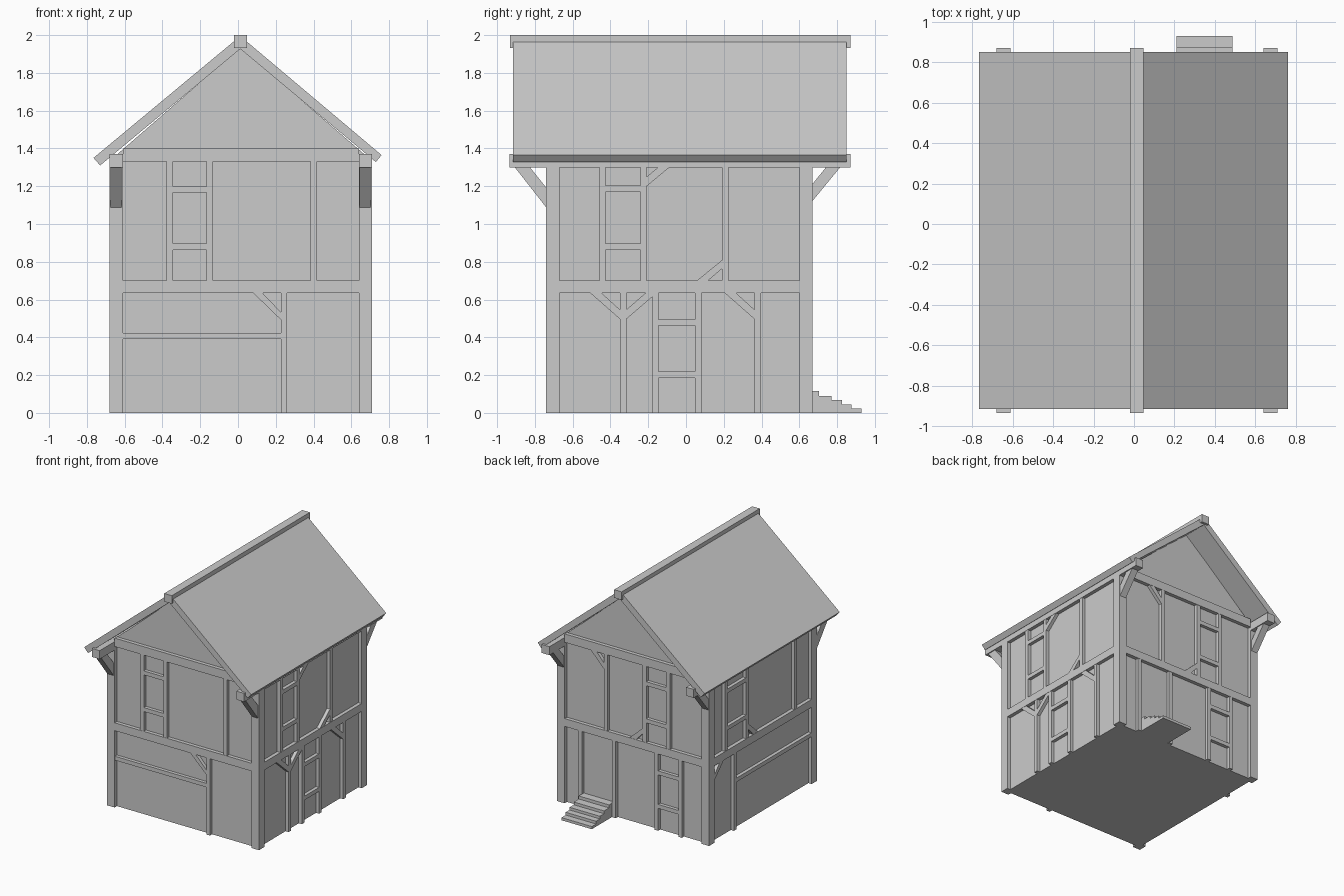
import bpy, bmesh
from mathutils import Vector


def prism(name, pts, place, a, b):
    """Extrude a flat outline between depths a and b; place maps (u, z, d) to xyz."""
    bm = bmesh.new()
    lo = [bm.verts.new(place(u, z, a)) for u, z in pts]
    hi = [bm.verts.new(place(u, z, b)) for u, z in pts]
    bm.faces.new(lo)
    bm.faces.new(hi)
    n = len(pts)
    for i in range(n):
        j = (i + 1) % n
        bm.faces.new((lo[i], lo[j], hi[j], hi[i]))
    bmesh.ops.recalc_face_normals(bm, faces=bm.faces)
    me = bpy.data.meshes.new(name)
    bm.to_mesh(me)
    bm.free()
    ob = bpy.data.objects.new(name, me)
    bpy.context.collection.objects.link(ob)
    return ob


def rect(u0, u1, z0, z1):
    return [(u0, z0), (u1, z0), (u1, z1), (u0, z1)]


def along_y(u, z, d):
    return Vector((u, d, z))


def along_x(u, z, d):
    return Vector((d, u, z))


# Each wall maps position along it, height and relief depth to space
WALLS = {
    "front": lambda u, z, d: Vector((u, -0.71 - d, z)),
    "back": lambda u, z, d: Vector((u, 0.64 + d, z)),
    "right": lambda u, z, d: Vector((0.68 + d, u, z)),
    "left": lambda u, z, d: Vector((-0.65 - d, u, z)),
}


def bar(wall, part, u0, u1, z0, z1):
    prism(f"{wall}_{part}", rect(u0, u1, z0, z1), WALLS[wall], -0.01, 0.028)


def brace(wall, u, z, du, dz, wu, wz):
    """Diagonal brace from a post edge (u) to a beam edge (z); wu, wz set its width."""
    pts = [(u, z + dz), (u, z + dz - wz if dz > 0 else z + dz + wz),
           (u + du - (wu if du > 0 else -wu), z), (u + du, z)]
    prism(f"{wall}_brace", pts, WALLS[wall], -0.01, 0.028)


def frame(wall, posts_up, posts_low, rails):
    for p in posts_up:
        bar(wall, "upper_post", p, p + 0.034, 0.68, 1.35)
    for p in posts_low:
        bar(wall, "lower_post", p, p + 0.033, 0, 0.65)
    for u0, u1, *heights in rails:
        for z in heights:
            bar(wall, "rail", u0, u1, z, z + 0.033)


# Plastered body with gables
prism("house_body", [(-0.65, 0), (0.68, 0), (0.68, 1.36), (0.012, 1.935), (-0.65, 1.36)],
      along_y, -0.71, 0.64)

# Corner posts
for x in (-0.68, 0.64):
    for y in (-0.74, 0.60):
        prism("corner_post", rect(x, x + 0.07, 0, 1.32), along_y, y, y + 0.07)

# Floor beams on every wall, tie beams under the gables
for wall, u0, u1 in (("front", -0.61, 0.64), ("back", -0.61, 0.64),
                     ("right", -0.67, 0.60), ("left", -0.67, 0.60)):
    prism(f"{wall}_floor_beam", rect(u0, u1, 0.635, 0.70), WALLS[wall], -0.01, 0.03)
for wall in ("front", "back"):
    prism(f"{wall}_tie_beam", rect(-0.61, 0.64, 1.33, 1.40), WALLS[wall], -0.01, 0.03)

# Posts and window rails per wall
frame("front", (-0.378, -0.166, 0.383), (0.227,),
      [(-0.35, -0.16, 1.166, 0.863), (-0.61, 0.23, 0.39)])
frame("right", (-0.459, -0.242, 0.191), (-0.349, -0.178, 0.048, 0.363),
      [(-0.43, -0.24, 1.17, 0.863), (-0.15, 0.05, 0.462, 0.185)])
frame("back", (0.25, -0.105, -0.32), (-0.43, -0.213, 0.175, 0.485),
      [(-0.29, -0.10, 1.17, 0.863), (-0.40, -0.21, 0.462, 0.185)])
frame("left", (0.425, 0.15, -0.48), (0.31,),
      [(0.18, 0.43, 1.17, 0.863), (-0.67, 0.32, 0.39)])

# Diagonal braces: wall, post edge, beam edge, reach along, reach down or up, widths
for args in (("front", 0.23, 0.64, -0.155, -0.15, 0.05, -0.04),
             ("right", -0.208, 1.30, 0.12, -0.10, 0.06, 0.05),
             ("right", 0.192, 0.70, -0.135, 0.11, 0.06, 0.045),
             ("right", -0.348, 0.64, -0.165, -0.145, 0.06, 0.05),
             ("right", -0.318, 0.64, 0.17, -0.145, 0.06, 0.05),
             ("right", 0.364, 0.64, -0.165, -0.145, 0.06, 0.05),
             ("back", 0.283, 1.335, 0.125, -0.13, 0.055, 0.05),
             ("back", -0.072, 0.70, 0.12, 0.11, 0.06, 0.045),
             ("left", 0.15, 0.70, -0.12, 0.11, 0.06, 0.045),
             ("left", 0.60, 0.64, -0.13, -0.13, 0.055, 0.045)):
    w, u, z, du, dz, wu, wz = args
    brace(w, u, z, du, dz, wu, abs(wz))

# Wall plates carrying the eaves, with angled brackets at both ends
for x in (-0.68, 0.64):
    prism("wall_plate", rect(x, x + 0.07, 1.30, 1.37), along_y, -0.935, 0.87)
    prism("front_bracket", [(-0.91, 1.305), (-0.83, 1.305), (-0.73, 1.18), (-0.73, 1.075)],
          along_x, x + 0.004, x + 0.062)
    prism("back_bracket", [(0.82, 1.305), (0.745, 1.305), (0.66, 1.20), (0.66, 1.11)],
          along_x, x + 0.004, x + 0.062)

# Roof slopes and ridge beam
prism("roof_left", [(0.012, 1.995), (-0.765, 1.35), (-0.73, 1.31), (0.012, 1.927)],
      along_y, -0.915, 0.85)
prism("roof_right", [(0.012, 1.995), (0.76, 1.365), (0.73, 1.328), (0.012, 1.927)],
      along_y, -0.915, 0.85)
prism("ridge_beam", rect(-0.021, 0.048, 1.933, 2.0), along_y, -0.933, 0.87)

# Door steps at the back
prism("door_steps", [(0.63, 0), (0.93, 0), (0.93, 0.022), (0.875, 0.022), (0.875, 0.045),
                     (0.825, 0.045), (0.825, 0.067), (0.77, 0.067), (0.77, 0.09),
                     (0.705, 0.09), (0.705, 0.115), (0.63, 0.115)], along_x, 0.21, 0.487)
